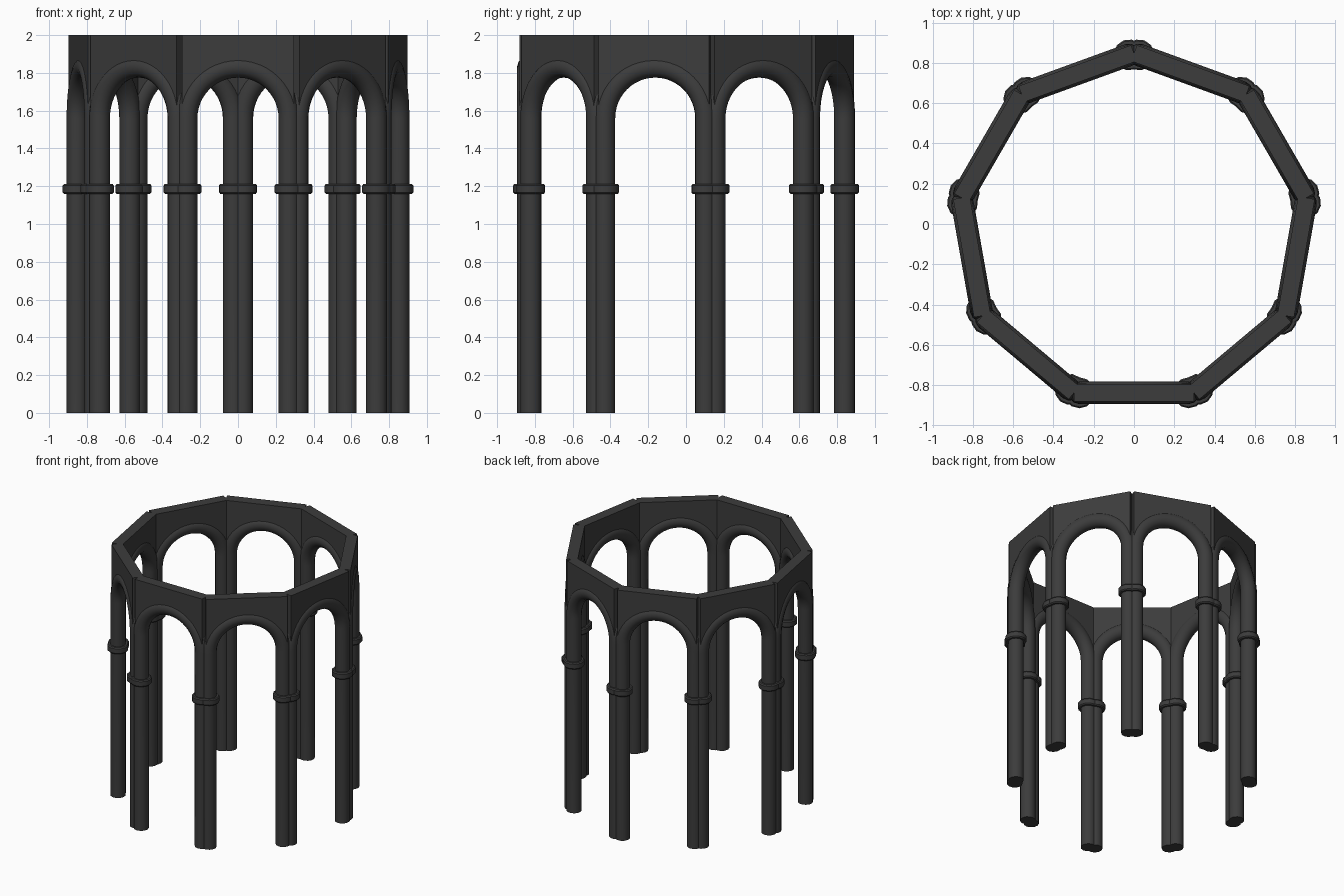
import bpy, bmesh
from math import sin, cos, pi, radians, tan

if "Cube" in bpy.data.objects:
    bpy.data.objects.remove(bpy.data.objects["Cube"])

SIDES = 9
R = 0.87                      # corner radius of the ring
APO = R * cos(pi / SIDES)     # distance to a bay
HALF = R * sin(pi / SIDES)    # half width of a bay
YC = -0.021                   # ring centre
SPAN, TUBE, SPRING, TOP = 0.271, 0.056, 1.56, 2.0
WALL_T = 0.042
SEG, STEPS = 12, 24

mat = bpy.data.materials.new("dark_grey")
mat.diffuse_color = (0.045, 0.045, 0.045, 1)
mat.use_nodes = True
mat.node_tree.nodes["Principled BSDF"].inputs["Base Color"].default_value = mat.diffuse_color


def arc(i):
    """Point and angle on the arch centre line."""
    a = pi - pi * i / STEPS
    return SPAN * cos(a), SPRING + SPAN * sin(a), a


def finish(bm, name):
    bmesh.ops.recalc_face_normals(bm, faces=bm.faces)
    me = bpy.data.meshes.new(name)
    bm.to_mesh(me)
    bm.free()
    me.materials.append(mat)
    return me


def arch_tube():
    # Round moulding: up one column, over the arch, down the other
    path = [(-SPAN, 0, pi)] + [arc(i) for i in range(STEPS + 1)] + [(SPAN, 0, 0)]
    bm = bmesh.new()
    rings = []
    for x, z, a in path:
        ring = []
        for k in range(SEG):
            t = 2 * pi * k / SEG
            r = TUBE * cos(t)
            ring.append(bm.verts.new((x + r * cos(a), TUBE * sin(t), z + r * sin(a))))
        rings.append(ring)
    for p, q in zip(rings, rings[1:]):
        for k in range(SEG):
            n = (k + 1) % SEG
            bm.faces.new((p[k], p[n], q[n], q[k]))
    bm.faces.new(rings[0])
    bm.faces.new(rings[-1])
    return finish(bm, "arch_tube")


def spandrel():
    # Flat wall filling the space between arch and top edge
    bm = bmesh.new()
    low = [(-HALF, SPRING)] + [arc(i)[:2] for i in range(STEPS + 1)] + [(HALF, SPRING)]
    cols = []
    for x, z in low:
        cols.append([bm.verts.new((x, y, h)) for y, h in
                     ((-WALL_T, z), (WALL_T, z), (WALL_T, TOP), (-WALL_T, TOP))])
    for p, q in zip(cols, cols[1:]):
        for k in range(4):
            n = (k + 1) % 4
            bm.faces.new((p[k], p[n], q[n], q[k]))
    bm.faces.new(cols[0])
    bm.faces.new(cols[-1])
    return finish(bm, "spandrel")


def collars():
    # Rounded rings around both columns of a bay
    profile = [(0.05, 1.160), (0.070, 1.160), (0.077, 1.168),
               (0.077, 1.204), (0.070, 1.212), (0.05, 1.212)]
    bm = bmesh.new()
    for cx in (-SPAN, SPAN):
        rings = [[bm.verts.new((cx + r * cos(2 * pi * k / SEG), r * sin(2 * pi * k / SEG), z))
                  for k in range(SEG)] for r, z in profile]
        for p, q in zip(rings, rings[1:] + rings[:1]):
            for k in range(SEG):
                n = (k + 1) % SEG
                bm.faces.new((p[k], p[n], q[n], q[k]))
    return finish(bm, "collars")


# Repeat the bay around the ring
parts = [arch_tube(), spandrel(), collars()]
parts[0].shade_smooth()
parts[0].set_sharp_from_angle(angle=radians(40))
parts[2].shade_smooth()
parts[2].set_sharp_from_angle(angle=radians(40))
for i in range(SIDES):
    a = 2 * pi * i / SIDES
    for me in parts:
        ob = bpy.data.objects.new(f"{me.name}_{i + 1}", me)
        bpy.context.collection.objects.link(ob)
        ob.location = (APO * sin(a), YC - APO * cos(a), 0)
        ob.rotation_euler = (0, 0, a)
